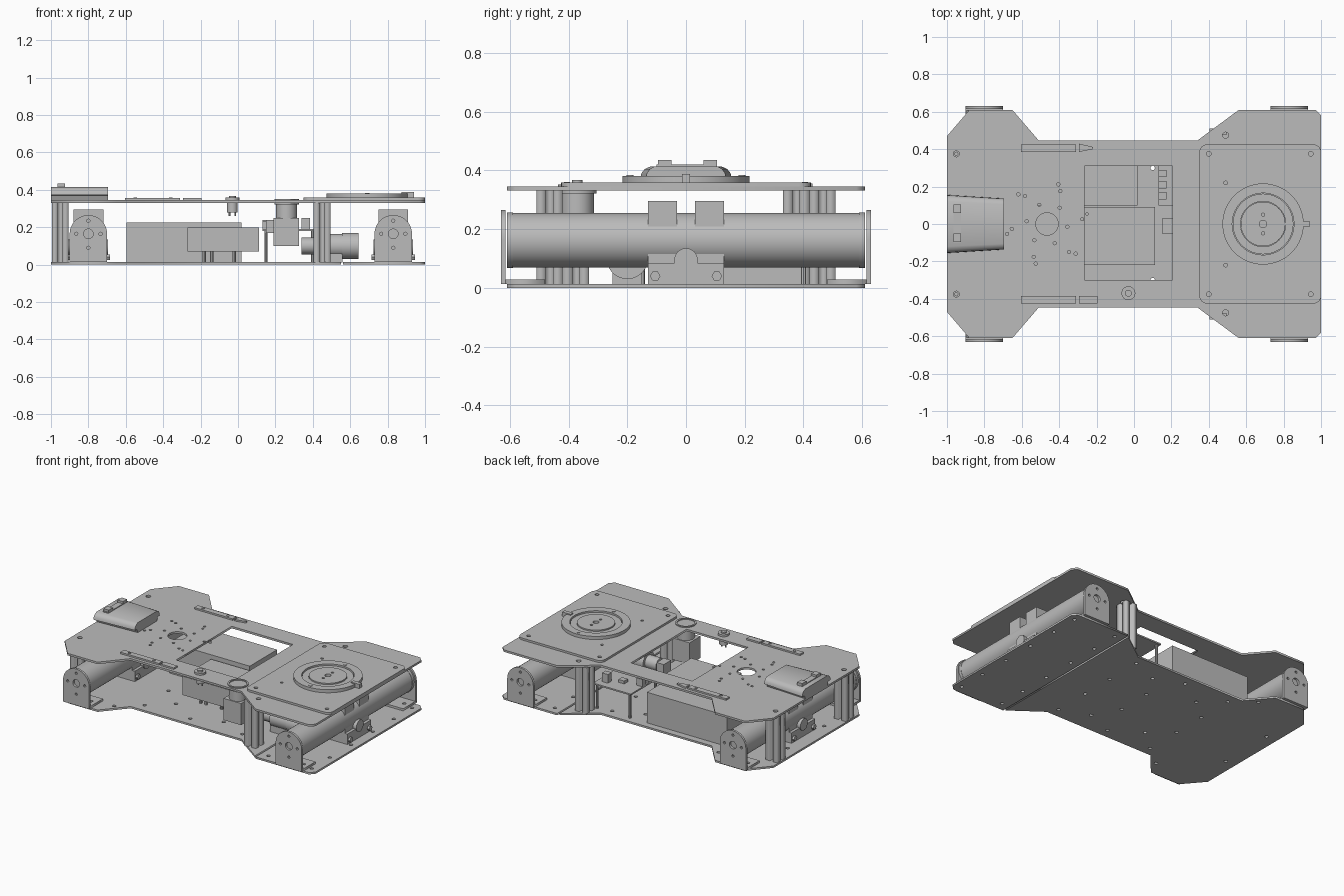
import bpy, bmesh, math
from mathutils import Matrix, Vector

if "Cube" in bpy.data.objects:
    bpy.data.objects.remove(bpy.data.objects["Cube"], do_unlink=True)

grey = bpy.data.materials.new("plain_grey")
grey.use_nodes = True
grey.diffuse_color = (0.5, 0.5, 0.5, 1)
grey.node_tree.nodes["Principled BSDF"].inputs["Base Color"].default_value = (0.5, 0.5, 0.5, 1)


def add(name, mesh, smooth=False):
    ob = bpy.data.objects.new(name, mesh)
    bpy.context.collection.objects.link(ob)
    mesh.materials.clear()
    mesh.materials.append(grey)
    if smooth:
        bpy.ops.object.select_all(action="DESELECT")
        ob.select_set(True)
        bpy.context.view_layer.objects.active = ob
        bpy.ops.object.shade_smooth_by_angle(angle=math.radians(35))
    return ob


def box(name, x0, x1, y0, y1, z0, z1):
    bm = bmesh.new()
    bmesh.ops.create_cube(bm, size=1)
    for v in bm.verts:
        v.co = Vector(((x0 + x1) / 2 + v.co.x * (x1 - x0),
                       (y0 + y1) / 2 + v.co.y * (y1 - y0),
                       (z0 + z1) / 2 + v.co.z * (z1 - z0)))
    me = bpy.data.meshes.new(name)
    bm.to_mesh(me)
    bm.free()
    return add(name, me)


def rod(name, centre, r, length, axis="Z", sides=40):
    turn = {"X": Matrix.Rotation(math.pi / 2, 4, "Y"),
            "Y": Matrix.Rotation(math.pi / 2, 4, "X"), "Z": Matrix()}[axis]
    bm = bmesh.new()
    bmesh.ops.create_cone(bm, cap_ends=True, segments=sides, radius1=r, radius2=r,
                          depth=length, matrix=Matrix.Translation(centre) @ turn)
    me = bpy.data.meshes.new(name)
    bm.to_mesh(me)
    bm.free()
    return add(name, me, True)


def ring(x, y, r, n=16):
    return [(x + r * math.cos(2 * math.pi * i / n), y + r * math.sin(2 * math.pi * i / n))
            for i in range(n)]


def sheet(name, loops, thickness, matrix=Matrix(), smooth=False):
    """Flat outline with holes, extruded upward from z = 0 and then placed."""
    cu = bpy.data.curves.new(name, "CURVE")
    cu.dimensions, cu.fill_mode, cu.extrude = "2D", "BOTH", thickness / 2
    for loop in loops:
        sp = cu.splines.new("POLY")
        sp.points.add(len(loop) - 1)
        for p, (x, y) in zip(sp.points, loop):
            p.co = (x, y, 0, 1)
        sp.use_cyclic_u = True
    tmp = bpy.data.objects.new(name + "_curve", cu)
    bpy.context.collection.objects.link(tmp)
    bpy.context.view_layer.update()
    me = bpy.data.meshes.new_from_object(tmp.evaluated_get(bpy.context.evaluated_depsgraph_get()))
    bpy.data.objects.remove(tmp, do_unlink=True)
    bm = bmesh.new()
    bm.from_mesh(me)
    bmesh.ops.remove_doubles(bm, verts=bm.verts, dist=1e-5)
    bmesh.ops.recalc_face_normals(bm, faces=bm.faces)
    bm.to_mesh(me)
    bm.free()
    me.transform(matrix @ Matrix.Translation((0, 0, thickness / 2)))
    return add(name, me, smooth)


def at(x, y, z):
    return Matrix.Translation((x, y, z))


def mirrored(half):
    return half + [(x, -y) for x, y in reversed(half)]


# Chassis plates with bolt holes
rear = [(-1, 0.47), (-0.88, 0.61), (-0.65, 0.61), (-0.51, 0.447), (0.34, 0.447)]
front = [(0.97, 0.61), (1, 0.58)]
corner_holes = [ring(x, s * y, 0.016) for x, y in ((-0.95, 0.375), (0.49, 0.475)) for s in (-1, 1)]
dots = [ring(-0.465 + r * math.cos(a), r * math.sin(a), 0.009, 8)
        for r in (0.11, 0.19, 0.22) for a in [math.radians(30 + 60 * k + 200 * r) for k in range(6)]]
opening = [(-0.265, -0.3), (0.205, -0.3), (0.205, 0.31), (-0.265, 0.31)]
sheet("top_plate", [mirrored(rear + [(0.56, 0.61)] + front), opening, ring(-0.465, 0, 0.06, 32)]
      + corner_holes + dots, 0.014, at(0, 0, 0.331))
floor_holes = [ring(x, s * y, 0.012, 10) for s in (-1, 1) for x, y in
               ((-0.92, 0.2), (-0.6, 0.5), (-0.45, 0.38), (-0.3, 0.25), (-0.1, 0.38),
                (0.1, 0.3), (0.3, 0.38), (-0.45, 0.12), (0, 0.12), (0.3, 0.12))]
sheet("main_floor_plate", [mirrored(rear + [(0.55, 0.6)])] + floor_holes, 0.013)
sheet("front_floor_plate", [mirrored([(0.562, 0.61)] + front)]
      + [ring(x, s * y, 0.012, 10) for s in (-1, 1) for x in (0.62, 0.95) for y in (0.12, 0.35, 0.55)], 0.013)

# Slotted corner posts
slot = [(-0.045, -0.045), (-0.012, -0.045), (-0.012, -0.02), (0.012, -0.02), (0.012, -0.045)]
profile = []
for k in range(4):
    c, s = round(math.cos(k * math.pi / 2)), round(math.sin(k * math.pi / 2))
    profile += [(c * x - s * y, s * x + c * y) for x, y in slot]
for side, tag in ((1, "back"), (-1, "front")):
    for x, y, end in ((-0.95, 0.375, "right"), (0.45, 0.465, "left")):
        sheet(f"{tag}_{end}_post", [profile, ring(0, 0, 0.009, 8)], 0.32, at(x, side * y, 0.012))

# Drive tubes with end brackets and central clamps
arch = [(-0.1, 0.013)] + [(0.1, 0.013)] + [
    (0.1 * math.cos(math.pi * i / 24), 0.165 + 0.1 * math.sin(math.pi * i / 24)) for i in range(25)]
upright = Matrix.Rotation(math.pi / 2, 4, "X")
for x, tag in ((-0.8, "right"), (0.83, "left")):
    rod(f"{tag}_drive_tube", (x, 0, 0.162), 0.093, 1.2, "Y", 56)
    holes = [ring(0, 0.165, 0.026)] + [ring(a, b, 0.009, 8) for a, b in
             ((-0.065, 0.165), (0.065, 0.165), (0, 0.235), (0, 0.09))]
    for s, side in ((1, "back"), (-1, "front")):
        sheet(f"{tag}_{side}_bracket", [arch] + holes, 0.016,
              at(x, s * 0.622 + 0.008, 0) @ upright, True)
        sheet(f"{tag}_{side}_bracket_foot",
              [[(-0.1, -0.07), (0.1, -0.07), (0.1, 0.07), (-0.1, 0.07)]]
              + [ring(a, 0, 0.012, 8) for a in (-0.06, 0.06)], 0.015, at(x, s * 0.55, 0.013))
        box(f"{tag}_{side}_clamp", x - 0.08, x + 0.08, *sorted((s * 0.03, s * 0.13)), 0.08, 0.295)
        for dx in (-0.105, 0.105):
            rod(f"{tag}_{side}_clamp_bolt", (x + dx, s * 0.105, 0.04), 0.018, 0.02, "X", 6)
        rod(f"{tag}_{side}_tube_collar", (x, s * 0.6, 0.162), 0.095, 0.02, "Y", 56)
    box(f"{tag}_clamp_base", x - 0.1, x + 0.1, -0.13, 0.13, 0.013, 0.085)
    rod(f"{tag}_clamp_knob", (x, 0, 0.095), 0.04, 0.21, "X", 32)

# Mounting plate and turntable
corners = []
for cx, cy, start in ((0.96, 0.385, 0), (0.39, 0.385, 90), (0.39, -0.385, 180), (0.96, -0.385, 270)):
    corners += [(cx + 0.04 * math.cos(math.radians(start + 15 * i)),
                 cy + 0.04 * math.sin(math.radians(start + 15 * i))) for i in range(7)]
sheet("mounting_plate", [corners] + [ring(x, y, 0.013, 12) for x in (0.4, 0.945) for y in (-0.375, 0.375)]
      + [ring(0.49, y, 0.01, 8) for y in (-0.22, 0, 0.22)], 0.014, at(0, 0, 0.345))
sheet("turntable_ring", [ring(0, 0, 0.217, 64), ring(0, 0, 0.165, 64)], 0.022, at(0.69, 0, 0.359), True)
sheet("turntable_bearing", [ring(0, 0, 0.162, 64), ring(0, 0, 0.121, 64)], 0.012, at(0.69, 0, 0.359), True)
sheet("turntable_hub", [ring(0, 0, 0.119, 64), ring(0, 0, 0.02)]
      + [ring(0, y, 0.009, 8) for y in (-0.05, 0.05)], 0.02, at(0.69, 0, 0.359), True)
for y in (-0.19, 0.19):
    rod("turntable_screw", (0.69, y, 0.375), 0.012, 0.018, "Z", 12)
box("turntable_latch", 0.875, 0.94, -0.014, 0.014, 0.359, 0.388)

# Scanner unit with rounded sides and connectors, narrowing toward the middle
cap = mirrored([(0.345, 0.12), (0.37, 0.13), (0.372, 0.155), (0.39, 0.152), (0.405, 0.14), (0.414, 0.12)])
scanner = sheet("scanner_unit", [[(y, z) for z, y in cap]], 0.305,
                at(-1, 0, 0) @ Matrix(((0, 0, 1, 0), (1, 0, 0, 0), (0, 1, 0, 0), (0, 0, 0, 1))), True)
for v in scanner.data.vertices:
    v.co.y *= 1 - 0.12 * (v.co.x + 1) / 0.3
box("connector_strip", -0.965, -0.925, -0.1, 0.105, 0.41, 0.42)
for y in (-0.07, 0.085):
    box("connector", -0.965, -0.925, y - 0.025, y + 0.02, 0.41, 0.435)

# Raised rails on the deck
for s, tag in ((1, "back"), (-1, "front")):
    box(f"{tag}_rail", -0.605, -0.31, s * 0.405 - 0.02, s * 0.405 + 0.02, 0.345, 0.356)
    for x in (-0.55, -0.36):
        rod(f"{tag}_rail_screw", (x, s * 0.405, 0.357), 0.01, 0.006, "Z", 10)
box("front_rail_end", -0.295, -0.195, -0.425, -0.385, 0.345, 0.356)
sheet("back_rail_end", [[(-0.295, 0.385), (-0.22, 0.4), (-0.22, 0.412), (-0.295, 0.43)]], 0.011, at(0, 0, 0.345))

# Battery and computer boxes
box("battery_box", -0.595, 0.02, 0.1, 0.4, 0.012, 0.225)
box("computer_box", -0.27, 0.113, -0.22, 0.09, 0.07, 0.2)
for x in (-0.18, -0.14, -0.02):
    for y in (-0.15, 0.04):
        rod("computer_leg", (x, y, 0.04), 0.01, 0.065, "Z", 8)

# Push button and round speaker
rod("button_flange", (-0.03, -0.37, 0.352), 0.037, 0.014)
rod("button_cap", (-0.03, -0.37, 0.361), 0.018, 0.014)
rod("button_body", (-0.03, -0.37, 0.31), 0.028, 0.06)
for x in (-0.045, -0.015):
    rod("button_pin", (x, -0.37, 0.275), 0.005, 0.03, "Z", 8)
sheet("speaker_rim", [ring(0, 0, 0.066, 40), ring(0, 0, 0.055, 40)], 0.03, at(0.26, -0.37, 0.322), True)
rod("speaker_can", (0.26, -0.37, 0.29), 0.056, 0.09)
box("speaker_base", 0.19, 0.325, -0.43, -0.31, 0.1, 0.25)

# Control board on stand-offs
box("control_board", 0.13, 0.42, 0.1, 0.42, 0.18, 0.19)
for x in (0.15, 0.4):
    for y in (0.12, 0.4):
        rod("board_standoff", (x, y, 0.1), 0.009, 0.18, "Z", 8)
for x, y, h in ((0.15, 0.15, 0.04), (0.15, 0.21, 0.05), (0.15, 0.27, 0.05), (0.36, 0.35, 0.06), (0.27, 0.3, 0.02)):
    box("board_connector", x - 0.02, x + 0.025, y - 0.02, y + 0.02, 0.19, 0.19 + h)
box("sensor_block", 0.15, 0.205, -0.05, 0.03, 0.17, 0.24)

# Small motor lying on the floor plate
rod("motor_body", (0.49, -0.2, 0.1), 0.065, 0.13, "X")
rod("motor_neck", (0.39, -0.2, 0.1), 0.045, 0.1, "X")
rod("motor_end", (0.6, -0.2, 0.1), 0.07, 0.09, "X")
box("motor_mount", 0.42, 0.56, -0.25, -0.15, 0.012, 0.06)
